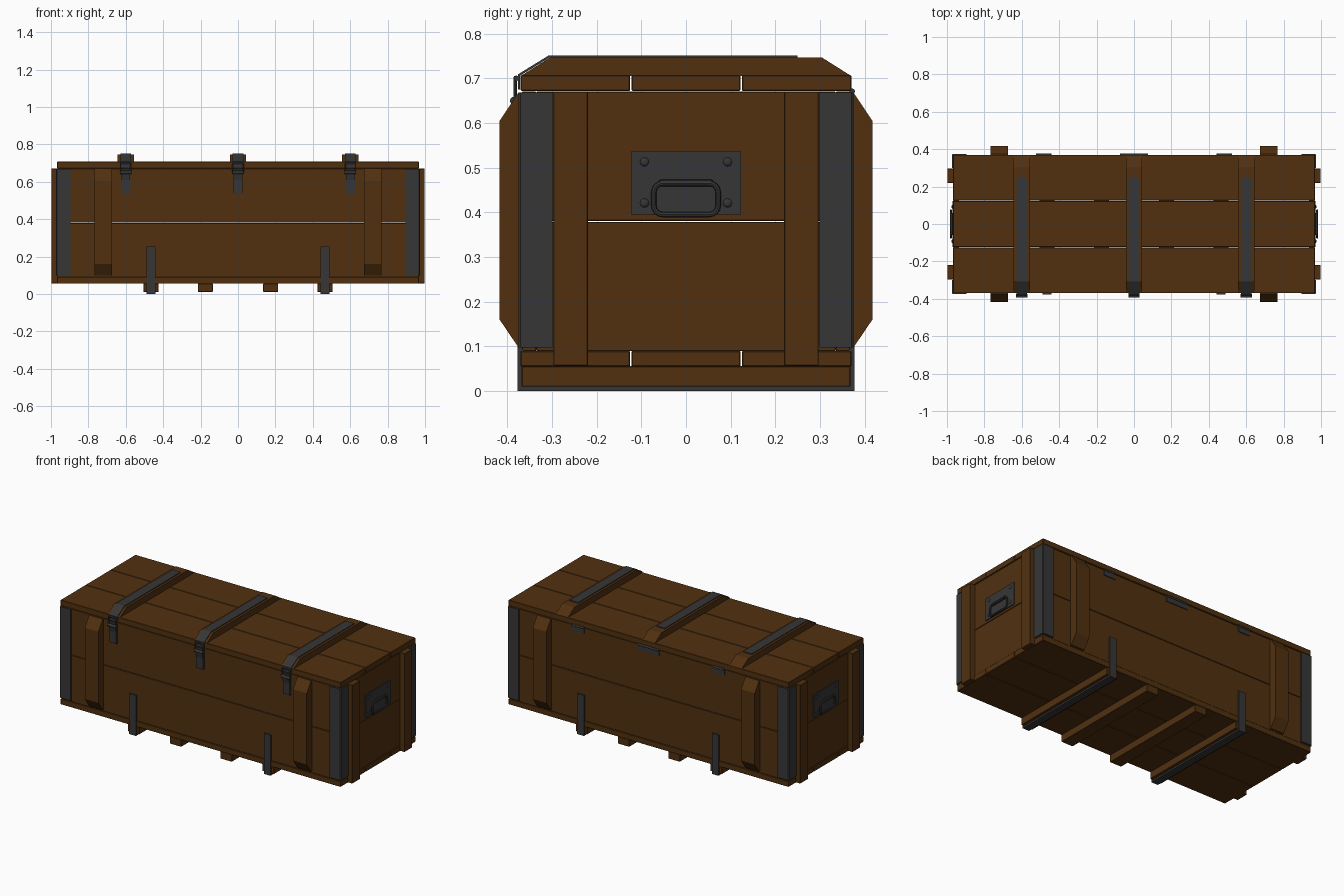
import bpy, bmesh, math
from mathutils import Vector

if "Cube" in bpy.data.objects:
    bpy.data.objects.remove(bpy.data.objects["Cube"])


def material(name, rgb):
    m = bpy.data.materials.new(name)
    m.diffuse_color = (*rgb, 1)
    m.use_nodes = True
    m.node_tree.nodes["Principled BSDF"].inputs["Base Color"].default_value = m.diffuse_color
    return m


WOOD = material("brown wood", (0.082, 0.030, 0.005))
METAL = material("dark metal", (0.037, 0.037, 0.038))


def finish(name, bm, mat, bevel=0, smooth=False):
    bmesh.ops.recalc_face_normals(bm, faces=bm.faces[:])
    if bevel:
        bmesh.ops.bevel(bm, geom=bm.edges[:], offset=bevel, segments=1, affect='EDGES')
    for f in bm.faces:
        f.smooth = smooth
    me = bpy.data.meshes.new(name)
    bm.to_mesh(me)
    bm.free()
    me.materials.append(mat)
    ob = bpy.data.objects.new(name, me)
    bpy.context.collection.objects.link(ob)
    if smooth:
        bpy.context.view_layer.objects.active = ob
        ob.select_set(True)
        bpy.ops.object.shade_smooth_by_angle(angle=math.radians(40))
        ob.select_set(False)
    return ob


def prism(name, pts, axis, lo, hi, mat, bevel=0, smooth=False):
    """Extrude a 2D outline along x (points y,z) or z (points x,y)."""
    bm = bmesh.new()
    put = (lambda p, t: (t, p[0], p[1])) if axis == 'x' else (lambda p, t: (p[0], p[1], t))
    a = [bm.verts.new(put(p, lo)) for p in pts]
    b = [bm.verts.new(put(p, hi)) for p in pts]
    bm.faces.new(a)
    bm.faces.new(b)
    for i in range(len(pts)):
        j = (i + 1) % len(pts)
        bm.faces.new((a[i], a[j], b[j], b[i]))
    return finish(name, bm, mat, bevel, smooth)


def box(name, x, y, z, mat=WOOD, bevel=0):
    x, y = sorted(x), sorted(y)
    return prism(name, [(x[0], y[0]), (x[1], y[0]), (x[1], y[1]), (x[0], y[1])],
                 'z', z[0], z[1], mat, bevel)


def ribbon(name, path, thick, x, width, mat=METAL):
    """Flat strap following a y,z path, thickened to the left of travel."""
    P = [Vector(p) for p in path]
    off = []
    for i, p in enumerate(P):
        ns = []
        if i > 0:
            d = (p - P[i - 1]).normalized()
            ns.append(Vector((-d.y, d.x)))
        if i < len(P) - 1:
            d = (P[i + 1] - p).normalized()
            ns.append(Vector((-d.y, d.x)))
        n = sum(ns, Vector((0, 0))).normalized()
        off.append(p + n * thick / n.dot(ns[0]))
    return prism(name, [tuple(p) for p in P + off[::-1]], 'x',
                 x - width / 2, x + width / 2, mat)


def rod(name, x, y, z, r, length, n=12):
    pts = [(y + r * math.cos(k * math.tau / n), z + r * math.sin(k * math.tau / n))
           for k in range(n)]
    return prism(name, pts, 'x', x - length / 2, x + length / 2, METAL, smooth=True)


def wire_loop(name, centre, u, v, hw, hh, corner, r):
    """Round wire bent into a rounded rectangle in the plane of u and v."""
    c, u, v = Vector(centre), Vector(u), Vector(v)
    n = u.cross(v)
    bm = bmesh.new()
    rings = []
    for q, (sx, sy) in enumerate(((1, 1), (-1, 1), (-1, -1), (1, -1))):
        for k in range(5):
            a = (q + k / 4) * math.pi / 2
            d = u * math.cos(a) + v * math.sin(a)
            p = c + u * sx * (hw - corner) + v * sy * (hh - corner) + d * corner
            rings.append([bm.verts.new(p + r * (d * math.cos(t) + n * math.sin(t)))
                          for t in (i * math.tau / 8 for i in range(8))])
    for i, A in enumerate(rings):
        B = rings[(i + 1) % len(rings)]
        for j in range(8):
            k = (j + 1) % 8
            bm.faces.new((A[j], A[k], B[k], B[j]))
    return finish(name, bm, METAL, smooth=True)


# Lid and floor: three planks each
for i, (y0, y1) in enumerate(((-0.37, -0.125), (-0.122, 0.122), (0.125, 0.37))):
    box(f"lid_plank_{i}", (-0.968, 0.968), (y0, y1), (0.672, 0.707), bevel=0.002)
    box(f"floor_plank_{i}", (-0.968, 0.968), (y0, y1), (0.055, 0.09), bevel=0.002)

for s, side in ((-1, "a"), (1, "b")):
    # Side and end walls: two planks each
    for j, z in enumerate(((0.09, 0.379), (0.381, 0.67))):
        box(f"long_wall_{side}_{j}", (-0.965, 0.965), (s * 0.335, s * 0.367), z, bevel=0.0015)
        box(f"end_wall_{side}_{j}", (s * 0.935, s * 0.965), (-0.335, 0.335), z, bevel=0.0015)
    for t in (-1, 1):
        # Upright battens with chamfered ends on the long sides
        prism(f"side_batten_{side}_{t}",
              [(s * 0.365, 0.098), (s * 0.375, 0.098), (s * 0.417, 0.16),
               (s * 0.417, 0.605), (s * 0.375, 0.668), (s * 0.365, 0.668)],
              'x', t * 0.72 - 0.047, t * 0.72 + 0.047, WOOD)
        # Upright battens on the ends
        box(f"end_batten_{side}_{t}", (s * 0.963, s * 0.998), (t * 0.219, t * 0.297),
            (0.056, 0.67), bevel=0.002)
        # Metal corner angles
        o = [(0.895, 0.375), (0.968, 0.375), (0.973, 0.370), (0.973, 0.299),
             (0.964, 0.299), (0.964, 0.366), (0.895, 0.366)]
        prism(f"corner_angle_{side}_{t}", [(s * x, t * y) for x, y in o],
              'z', 0.098, 0.668, METAL)

    # Handle plate, rivets, hinge barrel and drop handle
    box(f"handle_plate_{side}", (s * 0.964, s * 0.971), (-0.123, 0.123), (0.395, 0.536), METAL)
    for y in (-0.093, 0.093):
        for z in (0.421, 0.513):
            bm = bmesh.new()
            bmesh.ops.create_uvsphere(bm, u_segments=10, v_segments=6, radius=0.01)
            for v in bm.verts:
                v.co = (v.co.x * 0.5 + s * 0.971, v.co.y + y, v.co.z + z)
            finish(f"rivet_{side}", bm, METAL, smooth=True)
    box(f"handle_mount_{side}", (s * 0.97, s * 0.983), (-0.06, 0.06), (0.458, 0.474), METAL, 0.003)
    wire_loop(f"handle_{side}", (s * 0.979, 0, 0.43), (0, 1, 0), (0, 0, 1),
              0.072, 0.035, 0.02, 0.006)

# Lid battens, straps and latches
for x in (-0.6, 0, 0.6):
    prism("lid_batten", [(-0.37, 0.705), (0.37, 0.705), (0.305, 0.746), (-0.305, 0.746)],
          'x', x - 0.043, x + 0.043, WOOD)
    ribbon("lid_strap", [(-0.371, 0.675), (-0.371, 0.706), (-0.306, 0.746), (0.25, 0.746)],
           0.005, x, 0.058)
    rod("latch_upper_pin", x, -0.379, 0.7, 0.006, 0.06)
    wire_loop("latch_link", (x, -0.382, 0.672), (1, 0, 0), (0, 0, 1), 0.027, 0.03, 0.008, 0.004)
    ribbon("latch_base", [(-0.366, 0.536), (-0.366, 0.664)], 0.006, x, 0.05)
    ribbon("latch_lever", [(-0.371, 0.54), (-0.372, 0.61), (-0.381, 0.655)], 0.008, x, 0.046)
    rod("latch_lever_pin", x, -0.385, 0.65, 0.009, 0.06)

# Hinges along the back
for x, w in ((-0.485, 0.08), (0, 0.15), (0.485, 0.08)):
    rod("hinge_barrel", x, 0.372, 0.671, 0.006, w)
    box("hinge_leaf", (x - w / 2, x + w / 2), (0.365, 0.372), (0.635, 0.671), METAL)

# Skids, the outer two wrapped with metal straps
for x in (-0.465, -0.175, 0.175, 0.465):
    box("skid", (x - 0.04, x + 0.04), (-0.368, 0.368), (0.01, 0.056), bevel=0.002)
for x in (-0.465, 0.465):
    ribbon("skid_strap", [(0.367, 0.253), (0.367, 0.01), (-0.367, 0.01), (-0.367, 0.253)][::-1],
           -0.01, x, 0.046)
